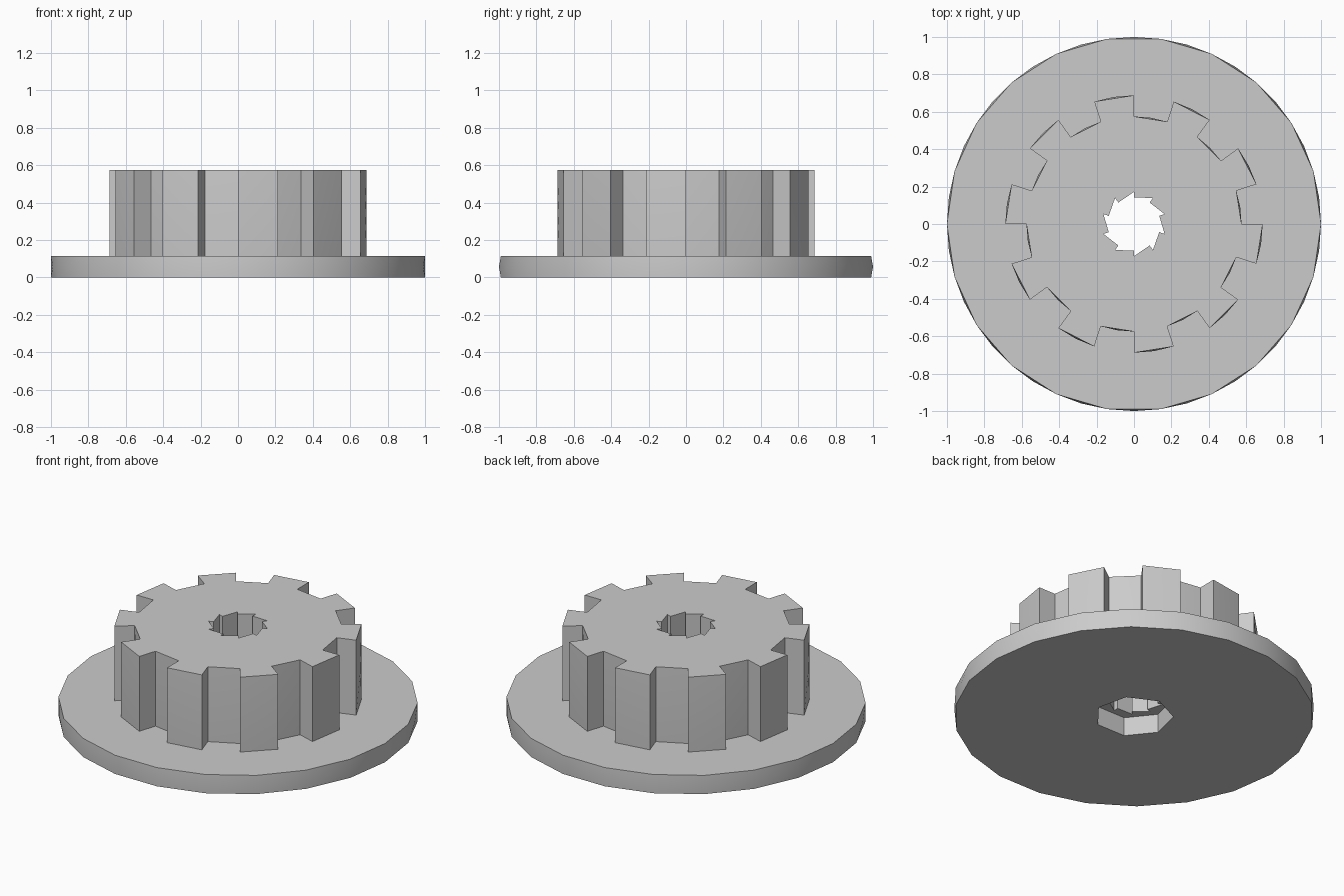
import bpy, bmesh, math

if "Cube" in bpy.data.objects:
    bpy.data.objects.remove(bpy.data.objects["Cube"])

grey = bpy.data.materials.new("plain grey")
grey.diffuse_color = (0.6, 0.6, 0.6, 1)
grey.use_nodes = True
grey.node_tree.nodes["Principled BSDF"].inputs["Base Color"].default_value = grey.diffuse_color


def polar(r, deg):
    a = math.radians(deg)
    return (r * math.cos(a), r * math.sin(a))


def holed_plate(name, outer, inner, z0, z1):
    """Solid between two outlines; outer walls bow out slightly at mid height."""
    bm = bmesh.new()
    rings = []
    for z in (z0, z1):
        cap_edges = []
        for loop in (outer, inner):
            vs = [bm.verts.new((x, y, z)) for x, y in loop]
            cap_edges += [bm.edges.new((vs[i - 1], vs[i])) for i in range(len(vs))]
            rings.append(vs)
        bmesh.ops.triangle_fill(bm, edges=cap_edges, use_beauty=True)
    out_lo, in_lo, out_hi, in_hi = rings
    for lo, hi, bowed in ((out_lo, out_hi, True), (in_lo, in_hi, False)):
        for i in range(len(lo)):
            a, b, c, d = lo[i - 1], lo[i], hi[i], hi[i - 1]
            ra, rb = a.co.xy.length, b.co.xy.length
            if bowed and abs(ra - rb) < 1e-4:
                # arc wall: four triangles around a point on the true circle
                mid = (a.co + b.co) / 2
                mid.xy = mid.xy.normalized() * ra
                mid.z = (z0 + z1) / 2
                m = bm.verts.new(mid)
                for p, q in ((a, b), (b, c), (c, d), (d, a)):
                    bm.faces.new((p, q, m))
            else:
                bm.faces.new((a, b, c, d))
    bmesh.ops.recalc_face_normals(bm, faces=bm.faces)
    me = bpy.data.meshes.new(name)
    bm.to_mesh(me)
    bm.free()
    me.materials.append(grey)
    ob = bpy.data.objects.new(name, me)
    bpy.context.collection.objects.link(ob)
    bpy.ops.object.select_all(action='DESELECT')
    ob.select_set(True)
    bpy.context.view_layer.objects.active = ob
    bpy.ops.object.shade_smooth_by_angle(angle=math.radians(30))
    return ob


# base flange: 22-sided disc with a seven-sided bore
flange = [polar(1.0, 360 * i / 22) for i in range(22)]
bore = [polar(0.22, 90 + 360 * i / 7) for i in range(7)]
holed_plate("base_flange", flange, bore, 0, 0.115)

# toothed wheel: ten square teeth outside, ten saw-tooth notches in the hole
teeth, notches = [], []
for k in range(10):
    a = 36 * k - 18
    teeth += [polar(0.575, a), polar(0.688, a), polar(0.688, a + 18), polar(0.575, a + 18)]
    notches += [polar(0.172, a), polar(0.142, a + 36)]
holed_plate("toothed_wheel", teeth, notches, 0.115, 0.575)
